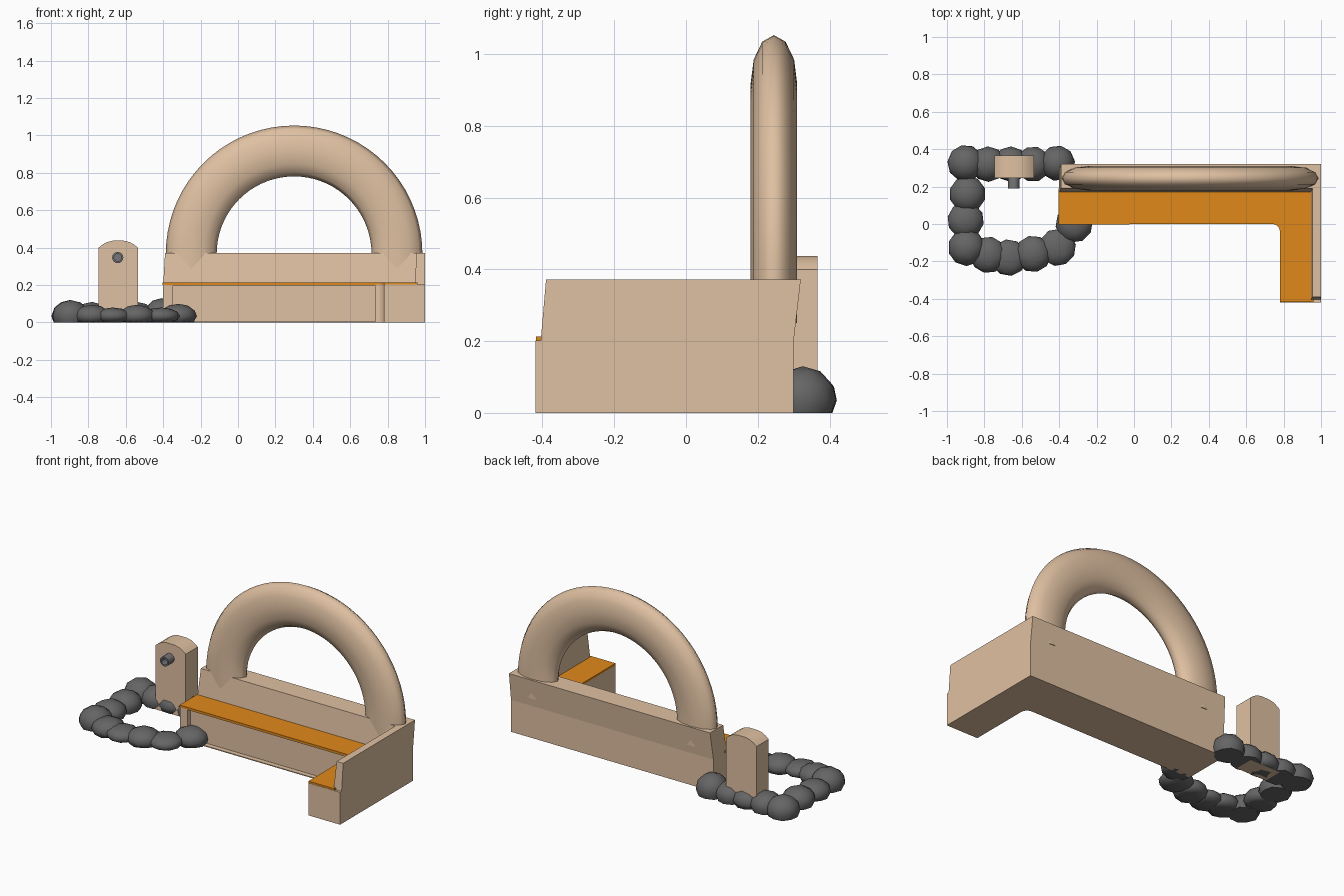
import bpy, bmesh, math, random
from math import sin, cos, pi, radians

if "Cube" in bpy.data.objects:
    bpy.data.objects.remove(bpy.data.objects["Cube"])

random.seed(4)


def material(name, rgb):
    m = bpy.data.materials.new(name)
    m.diffuse_color = (*rgb, 1)
    m.use_nodes = True
    m.node_tree.nodes["Principled BSDF"].inputs["Base Color"].default_value = m.diffuse_color
    return m


TAN = material("sandstone", (0.74, 0.53, 0.36))
ORANGE = material("orange_seat", (0.75, 0.25, 0.01))
DARK = material("dark_rock", (0.13, 0.13, 0.13))
STEEL = material("grey_metal", (0.18, 0.18, 0.19))


def finish(name, bm, mat, angle=35):
    bmesh.ops.recalc_face_normals(bm, faces=bm.faces)
    me = bpy.data.meshes.new(name)
    bm.to_mesh(me)
    bm.free()
    ob = bpy.data.objects.new(name, me)
    bpy.context.collection.objects.link(ob)
    me.materials.append(mat)
    bpy.ops.object.select_all(action='DESELECT')
    ob.select_set(True)
    bpy.context.view_layer.objects.active = ob
    bpy.ops.object.shade_smooth_by_angle(angle=radians(angle))
    return ob


def loft(loops):
    """Bridge a list of equal-length point loops and cap both ends."""
    bm = bmesh.new()
    rings = [[bm.verts.new(p) for p in loop] for loop in loops]
    n = len(rings[0])
    for a, b in zip(rings, rings[1:]):
        for i in range(n):
            j = (i + 1) % n
            bm.faces.new((a[i], a[j], b[j], b[i]))
    bm.faces.new(rings[0][::-1])
    bm.faces.new(rings[-1])
    return bm


def at_z(pts, z):
    return [(x, y, z) for x, y in pts]


# L-shaped bench base with rounded inner corner
corner = [(0.74 + 0.04 * sin(t * pi / 10), -0.04 + 0.04 * cos(t * pi / 10)) for t in range(6)]
base = [(-0.40, 0)] + corner + [(0.78, -0.42), (1, -0.42), (1, 0.30), (-0.40, 0.30)]
bm = loft([at_z(base, 0), at_z(base, 0.202)])

# recessed panel in the front face of the base
bm.normal_update()
front = [f for f in bm.faces if f.calc_center_median().y > -0.001
         and abs(f.calc_center_median().y) < 0.001 and f.calc_area() > 0.1]
bmesh.ops.recalc_face_normals(bm, faces=bm.faces)
bmesh.ops.inset_region(bm, faces=front, thickness=0.008)
for v in front[0].verts:
    v.co.x = -0.35 if v.co.x < 0 else 0.735
panel = bmesh.ops.extrude_discrete_faces(bm, faces=front)["faces"][0]
for v in panel.verts:
    v.co.y += 0.03
finish("bench_base", bm, TAN)

# orange seat slab
seat = [(-0.403, -0.002)] + corner + [(0.78, -0.418), (0.96, -0.418), (0.96, 0.19), (-0.403, 0.19)]
finish("seat", loft([at_z(seat, 0.2), at_z(seat, 0.213)]), ORANGE)

# leaning backrest with thin arm wall on the right
low = [(-0.40, 0.17), (0.945, 0.17), (0.945, -0.405), (1, -0.405), (1, 0.30), (-0.40, 0.30)]
top = [(-0.39, 0.19), (0.955, 0.19), (0.955, -0.39), (1, -0.39), (1, 0.32), (-0.39, 0.32)]
finish("backrest", loft([at_z(low, 0.2), at_z(top, 0.372)]), TAN)


# arch: elliptical section swept along a half circle with short legs
def section(x, z, a):
    ring = []
    for k in range(12):
        t = k * pi / 6
        r = 0.136 * cos(t)
        ring.append((x + r * cos(a), 0.245 + 0.065 * sin(t), z + r * sin(a)))
    return ring


CX, CZ, R, N = 0.30, 0.367, 0.55, 36
rings = [section(CX + R, 0.25, 0)]
rings += [section(CX + R * cos(i * pi / N), CZ + R * sin(i * pi / N), i * pi / N) for i in range(N + 1)]
rings += [section(CX - R, 0.25, pi)]
finish("arch", loft(rings), TAN, 60)

# fountain post with a rounded top
half = [(0.105, 0.0), (0.105, 0.40), (0.085, 0.416), (0.06, 0.430), (0.03, 0.437)]
post = half + [(-x, z) for x, z in reversed(half)]
finish("post", loft([[(-0.64 + x, y, z) for x, z in post] for y in (0.247, 0.367)]), TAN)


# hollow spout on the post
def circle(r, y):
    return [(-0.643 + r * cos(k * pi / 8), y, 0.347 + r * sin(k * pi / 8)) for k in range(16)]


finish("spout", loft([circle(0.03, 0.26), circle(0.03, 0.19), circle(0.02, 0.19), circle(0.02, 0.24)]), STEEL)

# ring of flat-bottomed rocks: x, y, radius, height
rocks = [(-0.90, 0.325, 0.098, 0.12), (-0.78, 0.32, 0.095, 0.11), (-0.66, 0.32, 0.095, 0.105),
         (-0.54, 0.32, 0.095, 0.11), (-0.41, 0.325, 0.095, 0.13), (-0.89, 0.16, 0.098, 0.11),
         (-0.90, 0.02, 0.098, 0.10), (-0.895, -0.125, 0.10, 0.12), (-0.78, -0.165, 0.098, 0.095),
         (-0.67, -0.18, 0.098, 0.08), (-0.54, -0.16, 0.098, 0.095), (-0.41, -0.125, 0.10, 0.08),
         (-0.32, 0.0, 0.10, 0.10)]
bm = bmesh.new()
for x, y, r, h in rocks:
    verts = bmesh.ops.create_icosphere(bm, subdivisions=2, radius=1)["verts"]
    spin = random.uniform(0, 2 * pi)
    for v in verts:
        c = v.co.copy()
        v.co = (x + r * (c.x * cos(spin) - c.y * sin(spin)),
                y + r * (c.x * sin(spin) + c.y * cos(spin)),
                max(0.0, 0.035 + (h - 0.035) * c.z))
finish("rock_ring", bm, DARK, 60)
